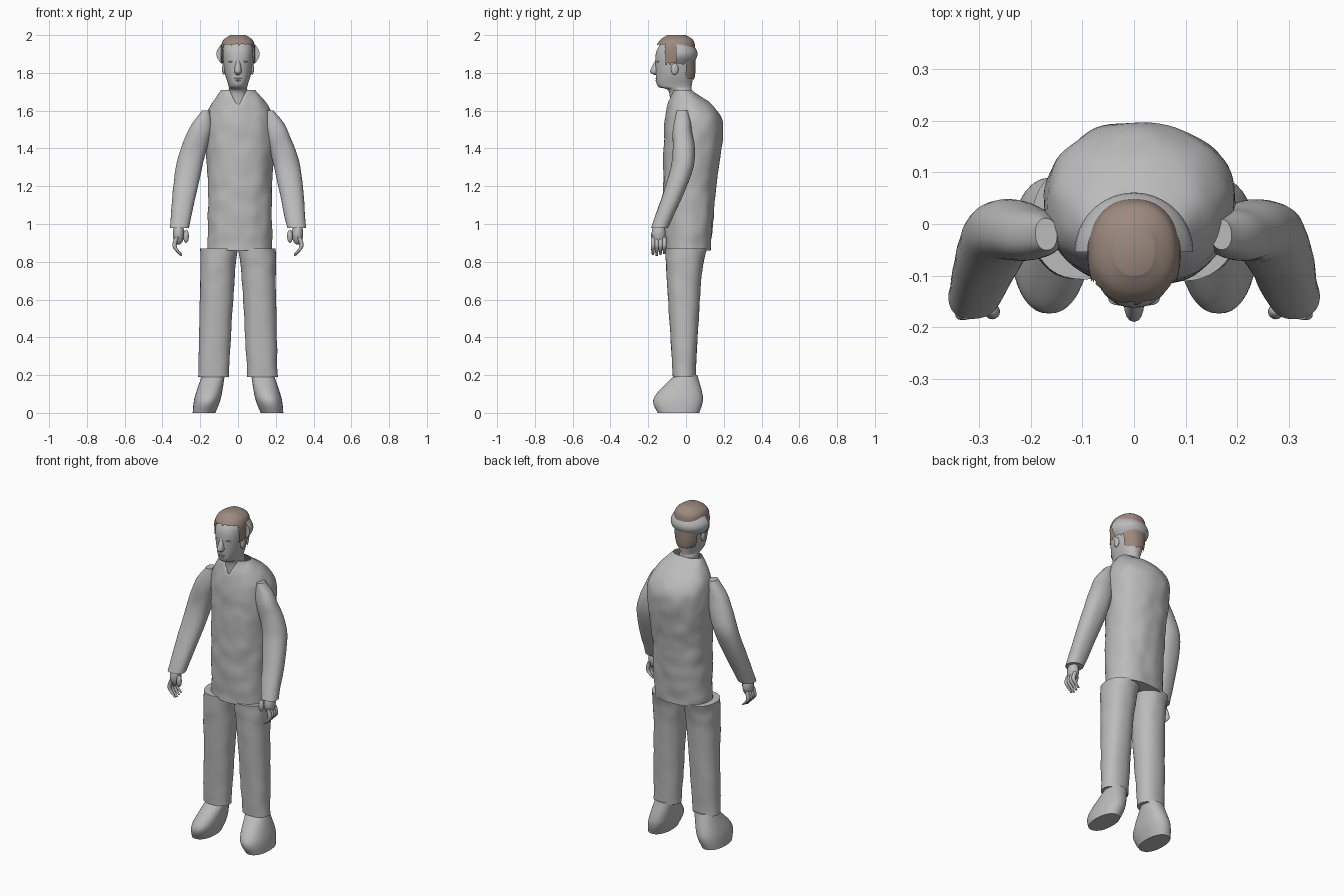
import bpy, bmesh, math
from mathutils import Vector, noise

cube = bpy.data.objects.get("Cube")
if cube:
    bpy.data.objects.remove(cube)


def material(name, red, green, blue):
    colour = (red, green, blue, 1)
    mat = bpy.data.materials.new(name)
    mat.use_nodes = True
    mat.diffuse_color = colour
    shader = next(node for node in mat.node_tree.nodes if node.type == 'BSDF_PRINCIPLED')
    shader.inputs["Base Color"].default_value = colour
    return mat


grey = material("plain grey", 0.5, 0.5, 0.5)
brown = material("hair brown", 0.33, 0.25, 0.21)


def finish(name, bm, mat=grey):
    """Turn a bmesh into a smooth shaded object that keeps its sharp edges."""
    bmesh.ops.recalc_face_normals(bm, faces=bm.faces)
    mesh = bpy.data.meshes.new(name)
    bm.to_mesh(mesh)
    bm.free()
    mesh.materials.append(mat)
    part = bpy.data.objects.new(name, mesh)
    bpy.context.collection.objects.link(part)
    bpy.ops.object.select_all(action='DESELECT')
    part.select_set(True)
    bpy.context.view_layer.objects.active = part
    bpy.ops.object.shade_smooth_by_angle(angle=math.radians(50))


def spline(before, start, end, after, t):
    """Catmull-Rom blend from start to end."""
    bend = 2 * before - 5 * start + 4 * end - after
    twist = 3 * (start - end) + after - before
    return start + t * (end - before + t * (bend + t * twist)) / 2


def blended(sections, steps):
    """Insert smoothly blended cross-sections between the given ones."""
    padded = [sections[0], *sections, sections[-1]]
    for group in zip(padded, padded[1:], padded[2:], padded[3:]):
        for step in range(steps):
            yield [spline(*values, step / steps) for values in zip(*group)]
    yield sections[-1]


def signed_power(value, power):
    return math.copysign(abs(value) ** power, value)


def loft(sections, side=1, segments=40, steps=8, squareness=0.9, wrinkle=0, open_top=False):
    """Skin level cross-sections: height, centre x, centre y, half width, half depth."""
    bm = bmesh.new()
    rings = []
    for z, x, y, width, depth in blended(sections, steps):
        ring = []
        for k in range(segments):
            angle = math.tau * k / segments
            across = signed_power(math.cos(angle), squareness)
            along = signed_power(math.sin(angle), squareness)
            point = Vector((side * (x + width * across), y + depth * along, z))
            outward = Vector((side * across, along, 0))
            point += outward * wrinkle * noise.noise(point * 14)
            ring.append(bm.verts.new(point))
        rings.append(ring)
    for lower, upper in zip(rings, rings[1:]):
        for k in range(segments):
            bm.faces.new((lower[k - 1], lower[k], upper[k], upper[k - 1]))
    bm.faces.new(rings[0])
    if not open_top:
        bm.faces.new(rings[-1])
    return bm


def ball(name, centre, size):
    bm = bmesh.new()
    bmesh.ops.create_uvsphere(bm, u_segments=16, v_segments=12, radius=1)
    bmesh.ops.scale(bm, vec=size, verts=bm.verts)
    bmesh.ops.translate(bm, vec=centre, verts=bm.verts)
    finish(name, bm)


# Shirt, with the front of the collar cut down to a V
shirt = loft([(0.86, 0.01, 0.01, 0.17, 0.12), (1.2, 0.01, 0.02, 0.17, 0.14),
              (1.55, 0.01, 0.04, 0.18, 0.15), (1.71, 0, -0.02, 0.09, 0.05)],
             segments=72, steps=16, wrinkle=0.006, open_top=True)
for vert in shirt.verts:
    if vert.co.y < -0.03:
        vert.co.z = min(vert.co.z, 1.62 + 2 * abs(vert.co.x))
finish("shirt", shirt)

# Head and neck
head = [(1.57, 0, -0.03, 0.06, 0.06), (1.7, 0, -0.03, 0.05, 0.06),
        (1.73, 0, -0.06, 0.05, 0.09), (1.8, 0, -0.06, 0.07, 0.1),
        (1.9, 0, -0.06, 0.08, 0.1), (1.96, 0, -0.05, 0.07, 0.08),
        (1.99, 0, -0.05, 0.03, 0.04)]
finish("head", loft(head))

# Hair is the head grown outward a little and trimmed along a ragged hairline
grow = 0.01
hair = loft([(z + grow, x, y, width + grow, depth + grow) for z, x, y, width, depth in head],
            segments=96, steps=12)


def below_hairline(face):
    spot = face.calc_center_median()
    level = 1.95 if spot.y < -0.11 else 1.85 if spot.y < 0 else 1.77
    ragged = grow * noise.noise(Vector((spot.x, spot.y, 0)) * 90)
    return spot.z < level + ragged


bmesh.ops.delete(hair, geom=[face for face in hair.faces if below_hairline(face)], context='FACES')
finish("hair", hair, brown)

# Bulging band around the back of the head
band = bmesh.new()
rows = []
for k in range(33):
    angle = math.pi * k / 32
    row = []
    for step in range(9):
        t = step / 8
        radius = 0.09 + 0.025 * math.sin(math.pi * t)
        row.append(band.verts.new((radius * math.cos(angle),
                                   radius * math.sin(angle) - 0.054,
                                   1.85 + t / 10)))
    rows.append(row)
for first, second in zip(rows, rows[1:]):
    for k in range(len(first)):
        band.faces.new((first[k - 1], first[k], second[k], second[k - 1]))
band.faces.new(rows[0])
band.faces.new(rows[-1])
finish("head_band", band)

# Face details
finish("nose", loft([(1.79, 0, -0.15, 0.01, 0.02), (1.81, 0, -0.15, 0.02, 0.04),
                     (1.87, 0, -0.15, 0.01, 0.01)], segments=16))
ball("upper_lip", (0, -0.15, 1.77), (0.024, 0.013, 0.005))
ball("lower_lip", (0, -0.15, 1.76), (0.02, 0.012, 0.006))

# Limb cross-sections, shared by both sides
arm = [(1.6, 0.17, -0.02, 0.02, 0.03), (1.5, 0.2, -0.02, 0.06, 0.05),
       (1.3, 0.26, -0.02, 0.07, 0.06), (0.98, 0.31, -0.14, 0.05, 0.045)]
leg = [(0.87, 0.1, 0, 0.1, 0.11), (0.7, 0.11, -0.01, 0.09, 0.09),
       (0.19, 0.13, -0.01, 0.08, 0.06)]
shoe = [(0.2, 0.13, 0, 0.06, 0.06), (0.08, 0.16, -0.04, 0.07, 0.13),
        (0, 0.18, -0.04, 0.06, 0.11)]

for side, word in ((1, "left"), (-1, "right")):
    ball(word + "_eye", (side * 0.03, -0.14, 1.84), (0.014, 0.01, 0.007))
    ball(word + "_brow", (side * 0.03, -0.145, 1.86), (0.02, 0.013, 0.006))
    ball(word + "_ear", (side * 0.075, -0.06, 1.82), (0.01, 0.02, 0.03))

    finish(word + "_sleeve", loft(arm, side, wrinkle=0.003))
    finish(word + "_trouser_leg", loft(leg, side, steps=12, wrinkle=0.004))
    finish(word + "_shoe", loft(shoe, side))

    # Hand with a thumb and four curled fingers
    ball(word + "_palm", (side * 0.315, -0.145, 0.95), (0.03, 0.037, 0.06))
    ball(word + "_thumb", (side * 0.275, -0.17, 0.935), (0.015, 0.015, 0.035))
    for finger in range(4):
        y = -0.175 + 0.02 * finger
        tip = 0.83 + 0.005 * abs(finger - 1)
        thick = 0.011
        curl = [(0.93, 0.325, y, thick, thick), (0.88, 0.335, y, thick, thick),
                (tip, 0.3, y, thick / 2, thick / 2)]
        finish(f"{word}_finger_{finger}", loft(curl, side, segments=12))
